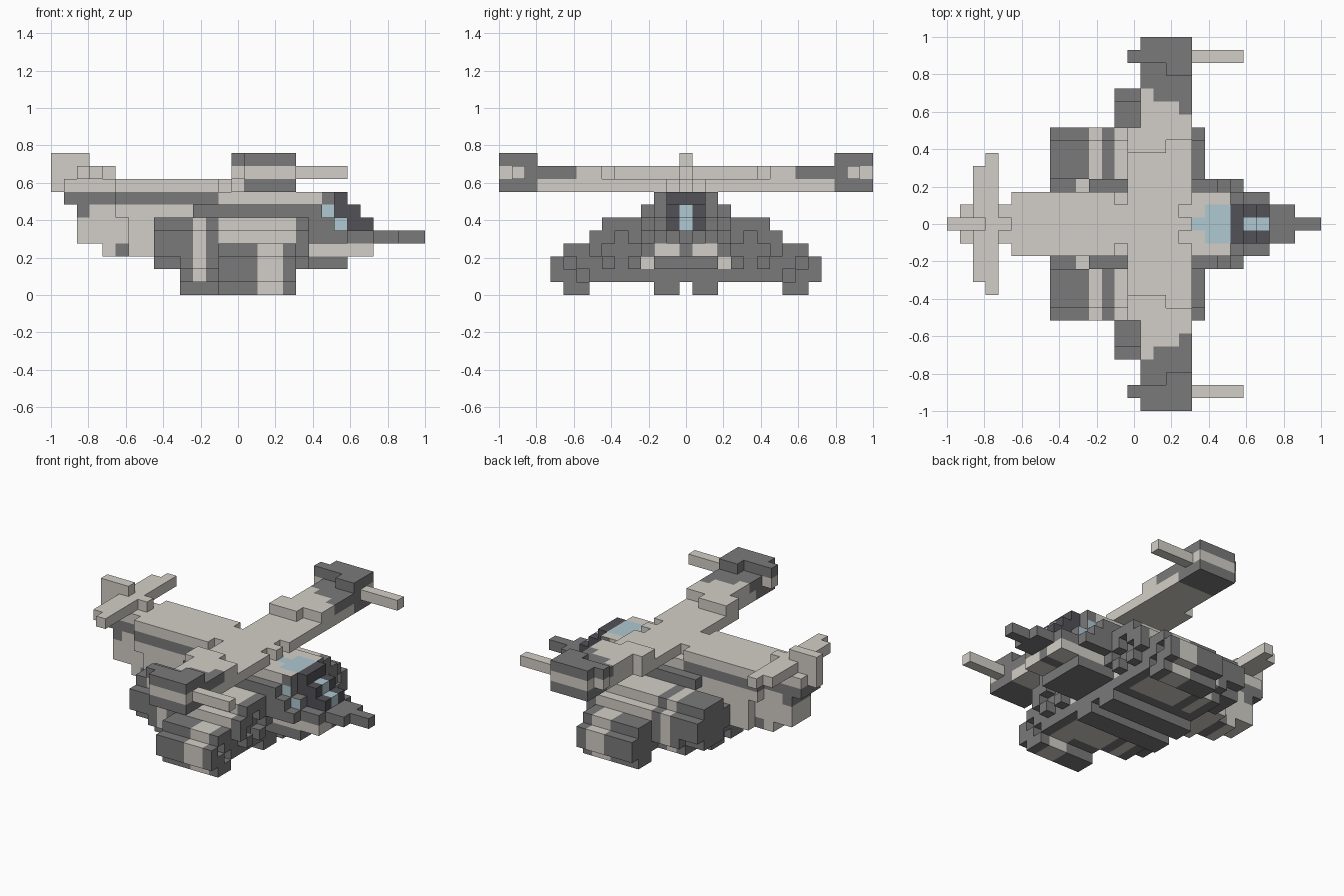
import bpy
import bmesh
import math

default = bpy.data.objects.get("Cube")
if default:
    bpy.data.objects.remove(default, do_unlink=True)

UNIT = 2 / 29  # size of one block
PALETTE = {
    "light": ("pale_grey_hull", (0.65, 0.625, 0.58)),
    "dark": ("dark_grey_panel", (0.195, 0.195, 0.195)),
    "black": ("charcoal_frame", (0.085, 0.083, 0.096)),
    "glass": ("pale_blue_glass", (0.43, 0.58, 0.64)),
}
COLOURS = list(PALETTE)
materials = []
for name, rgb in PALETTE.values():
    mat = bpy.data.materials.new(name)
    mat.use_nodes = True
    mat.diffuse_color = (*rgb, 1)
    mat.node_tree.nodes["Principled BSDF"].inputs["Base Color"].default_value = (*rgb, 1)
    materials.append(mat)

cells = {}
paint = {}


def box(x, y, z):
    """Cells of a box; y counts outward from the centre line on both sides."""
    return [(i, side * j, k) for i in range(*x) for j in range(*y)
            for k in range(*z) for side in (-1, 1)]


def block(part, colour, x, y, z):
    for cell in box(x, y, z):
        cells[cell] = (part, colour)


def carve(x, y, z):
    for cell in box(x, y, z):
        cells.pop(cell, None)


def paint_faces(colour, axis, x, y, z):
    """Colour only the cell faces that look along one axis."""
    for cell in box(x, y, z):
        paint[cell, axis] = colour


def engine(part, rows, bands):
    """Stack rows of cells into a rounded barrel with colour bands along x."""
    for y, z in rows:
        for colour, x in bands:
            block(part, colour, x, y, z)


# Hull: tail boom, body and spine
block("hull", "light", x=(4, 10), y=(0, 2), z=(3, 4))
block("hull", "dark", x=(5, 6), y=(0, 2), z=(3, 4))
block("hull", "light", x=(2, 8), y=(0, 2), z=(4, 7))
block("hull", "dark", x=(2, 3), y=(0, 2), z=(6, 7))
block("hull", "light", x=(6, 20), y=(0, 3), z=(3, 7))
block("hull", "light", x=(5, 13), y=(0, 3), z=(6, 7))
block("hull", "dark", x=(1, 5), y=(0, 2), z=(7, 8))
block("hull", "dark", x=(5, 13), y=(0, 3), z=(7, 8))
block("hull", "light", x=(13, 21), y=(0, 3), z=(7, 8))
block("hull", "dark", x=(11, 21), y=(0, 4), z=(6, 7))
block("spine", "light", x=(1, 5), y=(0, 2), z=(8, 9))
block("spine", "light", x=(5, 13), y=(0, 3), z=(8, 9))
block("spine", "light", x=(13, 14), y=(0, 2), z=(8, 9))

# Tail fin and tailplane
block("tail_fin", "light", x=(0, 3), y=(0, 1), z=(8, 11))
block("tail_fin", "light", x=(3, 5), y=(0, 1), z=(9, 10))
block("tailplane", "light", x=(2, 3), y=(0, 5), z=(9, 10))
block("tailplane", "light", x=(3, 4), y=(0, 6), z=(9, 10))

# Nose
block("nose", "dark", x=(19, 23), y=(0, 3), z=(2, 3))
block("nose", "light", x=(20, 25), y=(0, 3), z=(3, 4))
block("nose", "dark", x=(20, 25), y=(0, 1), z=(3, 4))
block("nose", "dark", x=(20, 23), y=(0, 4), z=(4, 5))
block("nose", "dark", x=(23, 25), y=(0, 3), z=(4, 5))
block("nose", "dark", x=(25, 27), y=(0, 2), z=(4, 5))
block("nose", "dark", x=(27, 29), y=(0, 1), z=(4, 5))
block("nose", "dark", x=(20, 22), y=(0, 4), z=(5, 6))

# Cockpit: stepped frame, windscreen, roof glass and side windows
block("cockpit", "dark", x=(21, 22), y=(0, 3), z=(5, 7))
block("cockpit", "dark", x=(22, 23), y=(0, 3), z=(5, 6))
block("cockpit", "black", x=(22, 23), y=(0, 2), z=(5, 8))
block("cockpit", "black", x=(23, 25), y=(0, 2), z=(5, 6))
block("cockpit", "black", x=(23, 24), y=(0, 2), z=(6, 7))
block("cockpit", "glass", x=(23, 25), y=(0, 1), z=(5, 6))
block("cockpit", "glass", x=(23, 24), y=(0, 1), z=(6, 7))
block("cockpit", "light", x=(21, 22), y=(2, 3), z=(7, 8))
block("cockpit", "glass", x=(19, 20), y=(0, 1), z=(7, 8))
block("cockpit", "glass", x=(20, 22), y=(0, 2), z=(7, 8))
for axis in (0, 1):
    paint_faces("dark", axis, x=(21, 22), y=(2, 3), z=(7, 8))
paint_faces("glass", 1, x=(21, 22), y=(2, 3), z=(6, 7))
paint_faces("glass", 1, x=(22, 23), y=(2, 3), z=(5, 6))

# Belly, main and outer engines
engine("belly_engines",
       rows=[((1, 3), (0, 1)), ((0, 4), (1, 3)), ((0, 3), (3, 4))],
       bands=[("dark", (10, 19))])
engine("main_engines",
       rows=[((3, 8), (2, 5)), ((4, 7), (5, 6))],
       bands=[("dark", (8, 11)), ("light", (11, 12)), ("dark", (12, 13)),
              ("light", (13, 19)), ("dark", (19, 20))])
engine("main_engines",
       rows=[((4, 7), (1, 2))],
       bands=[("dark", (10, 11)), ("light", (11, 12)), ("dark", (12, 13)),
              ("light", (13, 18)), ("dark", (18, 19))])
block("main_engines", "light", x=(10, 11), y=(3, 4), z=(4, 5))
engine("outer_engines",
       rows=[((8, 10), (0, 1)), ((7, 11), (1, 3)), ((8, 10), (3, 4))],
       bands=[("dark", (13, 16)), ("light", (16, 18)), ("dark", (18, 19))])

# Rounded lower corners at both ends of the main engines
for x in ((8, 10), (19, 20)):
    carve(x=x, y=(3, 4), z=(2, 3))
    carve(x=x, y=(7, 8), z=(2, 3))

# Dark cross-shaped nozzles and intakes
block("main_engines", "dark", x=(18, 19), y=(4, 7), z=(2, 5))
carve(x=(19, 20), y=(4, 7), z=(3, 4))
carve(x=(19, 20), y=(5, 6), z=(2, 5))
block("outer_engines", "dark", x=(17, 18), y=(8, 10), z=(1, 3))
carve(x=(18, 19), y=(8, 9), z=(1, 2))
carve(x=(18, 19), y=(9, 10), z=(2, 3))

# Wing: low centre, raised outer panels with painted tips
block("wing", "light", x=(14, 19), y=(0, 8), z=(8, 9))
block("wing", "light", x=(15, 19), y=(8, 12), z=(8, 9))
carve(x=(18, 19), y=(1, 2), z=(8, 9))
block("wing", "light", x=(14, 17), y=(6, 8), z=(9, 10))
block("wing", "light", x=(15, 19), y=(7, 12), z=(9, 10))
for start, x in ((11, (15, 16)), (10, (16, 18)), (9, (18, 19))):
    block("wing", "dark", x=x, y=(start, 12), z=(9, 10))

# Wingtip pods and guns
block("wingtip_pods", "dark", x=(15, 19), y=(12, 15), z=(8, 11))
block("wingtip_pods", "light", x=(15, 19), y=(13, 15), z=(9, 10))
block("wingtip_pods", "dark", x=(14, 15), y=(13, 14), z=(10, 11))
block("wingtip_pods", "light", x=(14, 15), y=(13, 14), z=(9, 10))
carve(x=(15, 17), y=(12, 13), z=(10, 11))
block("guns", "light", x=(19, 23), y=(13, 14), z=(9, 10))


def build(part):
    """Make one mesh from the exposed cell sides of a part."""
    bm = bmesh.new()
    verts = {}

    def vert(p):
        if p not in verts:
            verts[p] = bm.verts.new((p[0] * UNIT - 1, (p[1] - 0.5) * UNIT, p[2] * UNIT))
        return verts[p]

    for cell, (owner, colour) in cells.items():
        if owner != part:
            continue
        for axis in range(3):
            u, v = (axis + 1) % 3, (axis + 2) % 3
            for step in (-1, 1):
                neighbour = list(cell)
                neighbour[axis] += step
                if tuple(neighbour) in cells:
                    continue
                corners = []
                for a, b in ((0, 0), (1, 0), (1, 1), (0, 1)):
                    p = list(cell)
                    p[axis] += step > 0
                    p[u] += a
                    p[v] += b
                    corners.append(vert(tuple(p)))
                face = bm.faces.new(corners if step > 0 else corners[::-1])
                face.material_index = COLOURS.index(paint.get((cell, axis), colour))
    # Merge flat areas of one colour
    bmesh.ops.dissolve_limit(bm, angle_limit=math.radians(1), verts=bm.verts[:],
                             edges=bm.edges[:], delimit={'MATERIAL'})
    mesh = bpy.data.meshes.new(part)
    bm.to_mesh(mesh)
    bm.free()
    for mat in materials:
        mesh.materials.append(mat)
    bpy.context.collection.objects.link(bpy.data.objects.new(part, mesh))


for part in sorted({owner for owner, _ in cells.values()}):
    build(part)
